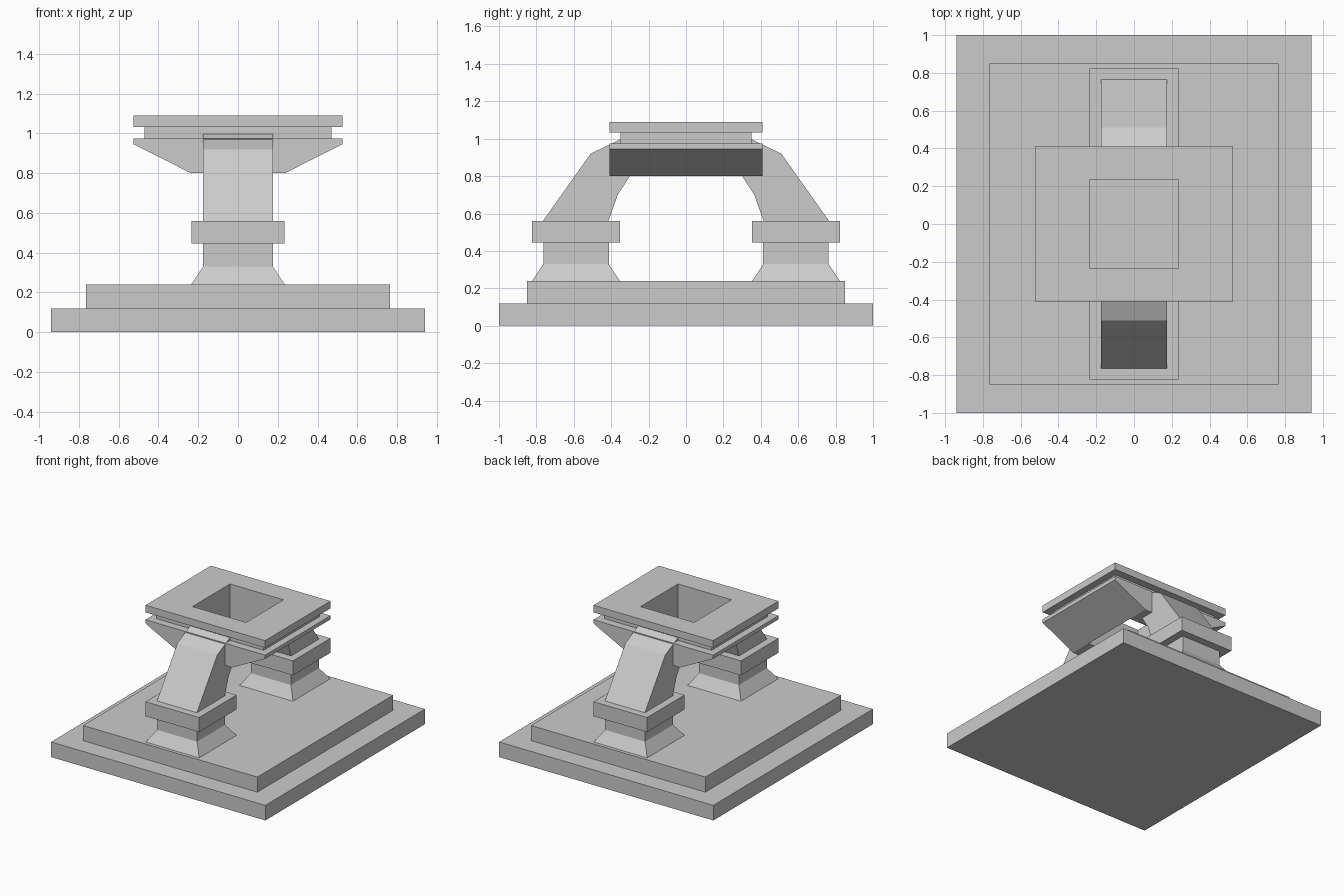
import bpy, bmesh

if "Cube" in bpy.data.objects:
    bpy.data.objects.remove(bpy.data.objects["Cube"])


def finish(bm, name, mirrored=False):
    bmesh.ops.recalc_face_normals(bm, faces=bm.faces)
    mesh = bpy.data.meshes.new(name)
    bm.to_mesh(mesh)
    bm.free()
    obj = bpy.data.objects.new(name, mesh)
    bpy.context.collection.objects.link(obj)
    if mirrored:
        mod = obj.modifiers.new("mirror", 'MIRROR')
        mod.use_axis = (False, True, False)
        mod.use_mirror_merge = False
    return obj


def stack(name, rings, cy=0.0, hollow=False, mirrored=False):
    """Skin a chain of rectangles (half x, half y, z); a hollow one closes on itself."""
    bm = bmesh.new()
    loops = [[bm.verts.new((sx * hx, cy + sy * hy, z))
              for sx, sy in ((-1, -1), (1, -1), (1, 1), (-1, 1))]
             for hx, hy, z in rings]
    pairs = list(zip(loops, loops[1:]))
    if hollow:
        pairs.append((loops[-1], loops[0]))
    else:
        bm.faces.new(loops[0])
        bm.faces.new(loops[-1])
    for a, b in pairs:
        for i in range(4):
            j = (i + 1) % 4
            bm.faces.new((a[i], a[j], b[j], b[i]))
    return finish(bm, name, mirrored)


def side_profile(name, points, half_x, mirrored=False):
    """Extrude a (y, z) outline across x."""
    bm = bmesh.new()
    face = bm.faces.new([bm.verts.new((-half_x, y, z)) for y, z in points])
    new = bmesh.ops.extrude_face_region(bm, geom=[face])["geom"]
    bmesh.ops.translate(bm, vec=(2 * half_x, 0, 0),
                        verts=[v for v in new if isinstance(v, bmesh.types.BMVert)])
    return finish(bm, name, mirrored)


# Two-step base
stack("stepped_base", [(0.94, 1.0, 0), (0.94, 1.0, 0.12), (0.765, 0.85, 0.12),
                       (0.765, 0.85, 0.24)])

# Legs: flared foot, shaft and collar
stack("leg", [(0.235, 0.235, 0.24), (0.175, 0.175, 0.33), (0.175, 0.175, 0.445),
              (0.235, 0.235, 0.445), (0.235, 0.235, 0.56)], cy=0.588, mirrored=True)

# Bent arms leaning in from the collars to the head
side_profile("arm", [(0.765, 0.56), (0.51, 0.92), (0.35, 0.997), (0.30, 0.997),
                     (0.30, 0.80), (0.365, 0.70), (0.415, 0.56)], 0.175, mirrored=True)

# Head: sloped underside, grooved neck, top slab and a square hole right through
stack("socket_head", [(0.237, 0.41, 0.80), (0.525, 0.41, 0.945), (0.525, 0.41, 0.975),
                      (0.47, 0.35, 0.975), (0.47, 0.35, 1.033), (0.525, 0.41, 1.033),
                      (0.525, 0.41, 1.09), (0.235, 0.235, 1.09), (0.235, 0.235, 0.80)],
      hollow=True)
